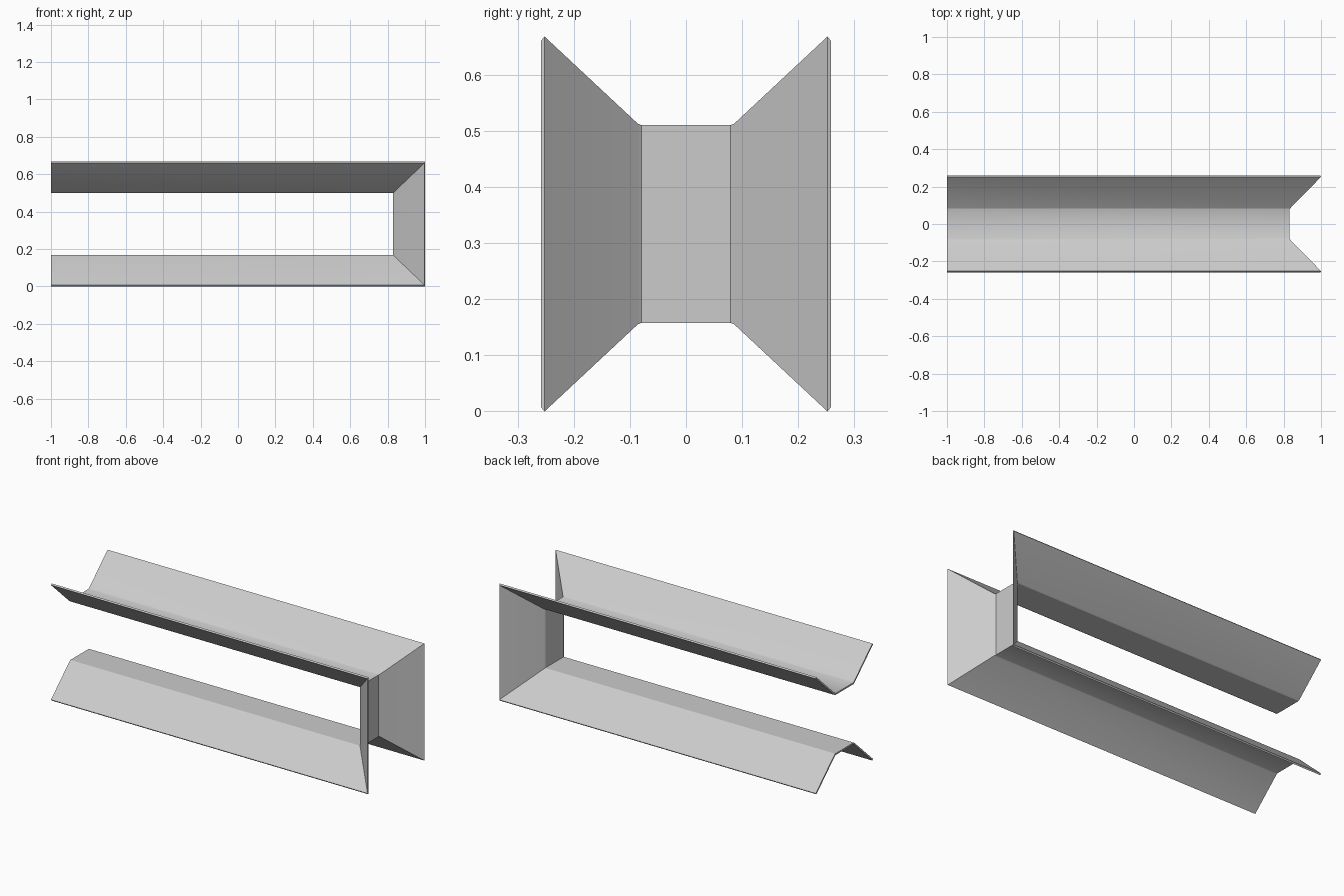
import bpy
import bmesh

cube = bpy.data.objects.get("Cube")
if cube:
    bpy.data.objects.remove(cube, do_unlink=True)

HEIGHT = 0.668
WEB_DEPTH = 0.167
THIN = 0.002

# Flared channel section: (y, depth inward from the outer rim), half of each skin
outer_half = [(0.252, 0.0), (0.086, 0.155), (0.079, 0.158)]
inner_half = [(0.258, 0.007), (0.091, 0.162), (0.083, 0.167)]


def mirrored(half):
    return half + [(-y, d) for y, d in reversed(half)]


outer = mirrored(outer_half)
inner = mirrored(inner_half)

# Both skins share the mitre position, so the upright stays thin
lo, hi = inner_half[0][1], inner_half[-1][1]
mitre = [1 - (WEB_DEPTH + THIN / 2) * (d - lo) / (hi - lo) for _, d in inner]


def ring(bm, at_corner, at_top):
    """Closed loop around the section at one station of the U-shaped path."""
    points = [(p, m, 0) for p, m in zip(outer, mitre)]
    points += [(p, m, THIN) for p, m in reversed(list(zip(inner, mitre)))]
    verts = []
    for (y, d), m, shift in points:
        x = m - shift if at_corner else -1
        verts.append(bm.verts.new((x, y, HEIGHT - d if at_top else d)))
    return verts


# Frame: upper arm, upright and lower arm swept as one bent channel
bm = bmesh.new()
rings = [ring(bm, False, True), ring(bm, True, True),
         ring(bm, True, False), ring(bm, False, False)]
n = len(rings[0])
for a, b in zip(rings, rings[1:]):
    for i in range(n):
        j = (i + 1) % n
        bm.faces.new((a[i], a[j], b[j], b[i]))

# Open ends of the arms, capped across the sheet thickness
for r in (rings[0], rings[-1]):
    for i in range(n // 2 - 1):
        bm.faces.new((r[i], r[i + 1], r[n - 2 - i], r[n - 1 - i]))

bmesh.ops.recalc_face_normals(bm, faces=bm.faces)
mesh = bpy.data.meshes.new("channel_frame")
bm.to_mesh(mesh)
bm.free()

frame = bpy.data.objects.new("channel_frame", mesh)
bpy.context.collection.objects.link(frame)

# Plain grey finish
grey = bpy.data.materials.new("light_grey")
grey.use_nodes = True
colour = (0.6, 0.6, 0.6, 1)
grey.diffuse_color = colour
grey.node_tree.nodes["Principled BSDF"].inputs["Base Color"].default_value = colour
mesh.materials.append(grey)

bpy.ops.object.select_all(action="DESELECT")
frame.select_set(True)
bpy.context.view_layer.objects.active = frame
bpy.ops.object.shade_smooth_by_angle()
